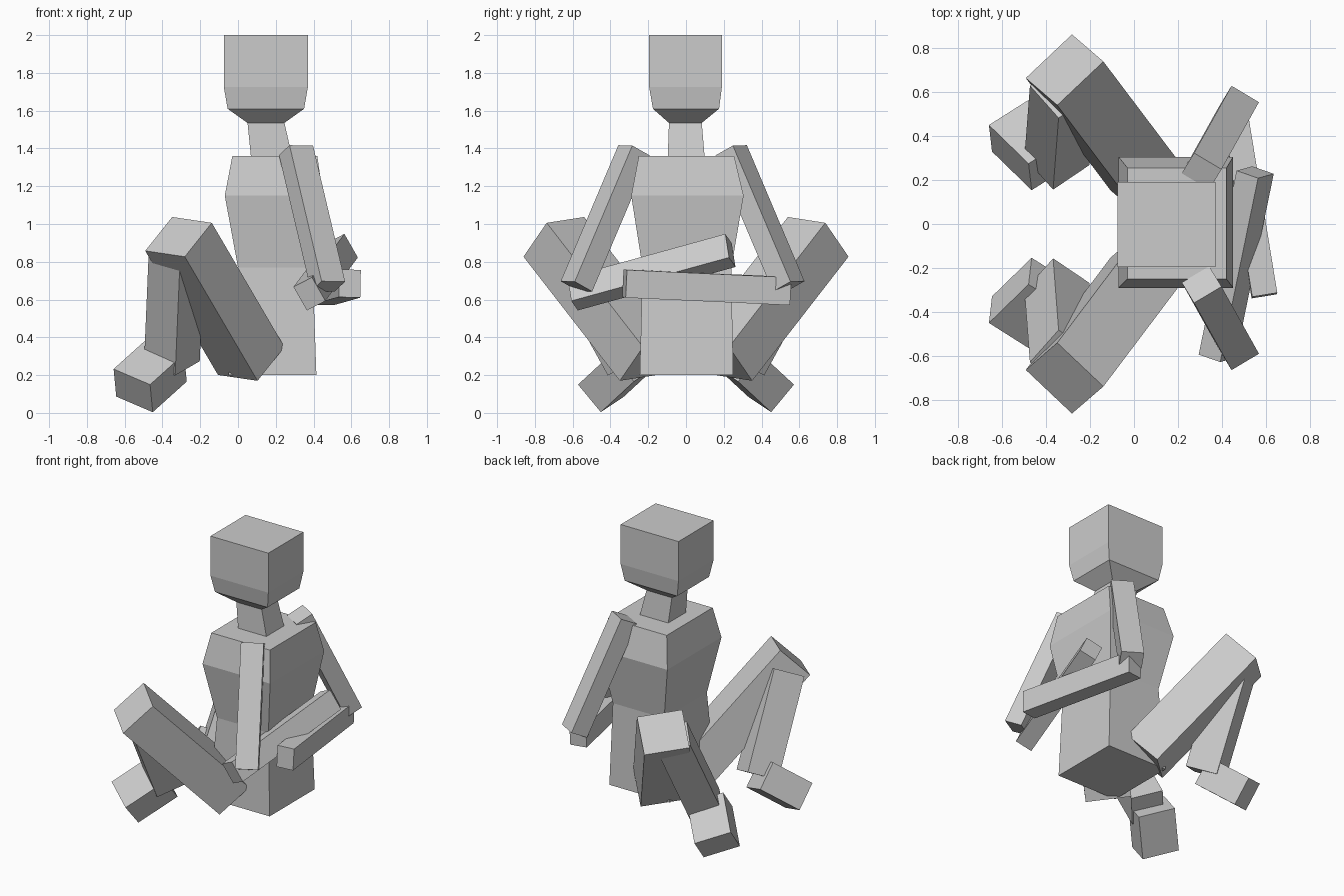
import bpy
from mathutils import Vector

if "Cube" in bpy.data.objects:
    bpy.data.objects.remove(bpy.data.objects["Cube"])


def make(name, verts, faces):
    me = bpy.data.meshes.new(name)
    me.from_pydata(verts, [], faces)
    me.update()
    ob = bpy.data.objects.new(name, me)
    bpy.context.collection.objects.link(ob)
    # consistent outward normals
    import bmesh
    bm = bmesh.new()
    bm.from_mesh(me)
    bmesh.ops.recalc_face_normals(bm, faces=bm.faces)
    bm.to_mesh(me)
    bm.free()
    return ob


def stack(name, rings):
    """Four-sided body through rings of (z, x0, x1, y0, y1)."""
    verts, faces = [], []
    for z, x0, x1, y0, y1 in rings:
        verts += [(x0, y0, z), (x1, y0, z), (x1, y1, z), (x0, y1, z)]
    for r in range(len(rings) - 1):
        for i in range(4):
            a, b = 4 * r + i, 4 * r + (i + 1) % 4
            faces.append((a, b, b + 4, a + 4))
    n = len(verts)
    faces += [(3, 2, 1, 0), (n - 4, n - 3, n - 2, n - 1)]
    return make(name, verts, faces)


def beam(name, start, end, side, w, t, mirror_y=None):
    """Box limb from start to end; side is the direction of width w."""
    p, q, s = Vector(start), Vector(end), Vector(side)
    d = (q - p).normalized()
    u = (s - d * s.dot(d)).normalized()
    v = d.cross(u)
    verts = [c + u * (i * w / 2) + v * (j * t / 2)
             for c in (p, q) for i, j in ((-1, -1), (1, -1), (1, 1), (-1, 1))]
    if mirror_y is not None:
        verts = [Vector((a.x, 2 * mirror_y - a.y, a.z)) for a in verts]
    faces = [(0, 1, 2, 3), (4, 5, 6, 7)]
    faces += [(i, (i + 1) % 4, (i + 1) % 4 + 4, i + 4) for i in range(4)]
    return make(name, verts, faces)


# Trunk, neck and head
stack("torso", [(0.20, -0.05, 0.415, -0.245, 0.25), (0.77, 0.0, 0.395, -0.23, 0.24),
                (1.15, -0.07, 0.45, -0.29, 0.305), (1.36, -0.03, 0.42, -0.25, 0.255)])
stack("neck", [(1.34, 0.07, 0.29, -0.097, 0.10), (1.54, 0.05, 0.245, -0.09, 0.083)])
stack("head", [(1.535, 0.05, 0.245, -0.09, 0.083), (1.61, -0.055, 0.35, -0.175, 0.175),
               (1.725, -0.075, 0.37, -0.195, 0.19), (2.0, -0.075, 0.37, -0.195, 0.19)])

# Legs, mirrored across the body
for tag, m in (("left", None), ("right", 0.0)):
    beam("thigh_" + tag, (0.07, 0.19, 0.275), (-0.315, 0.70, 0.932),
         (0.21, 0.20, -0.03), 0.29, 0.26, m)
    beam("shin_" + tag, (-0.325, 0.61, 0.86), (-0.35, 0.285, 0.27),
         (0.19, 0.125, -0.085), 0.21, 0.21, m)
    beam("foot_" + tag, (-0.375, 0.275, 0.28), (-0.555, 0.45, 0.118),
         (0.19, 0.125, -0.085), 0.243, 0.19, m)

# Upper arms, mirrored slightly off centre
for tag, m in (("right", None), ("left", -0.018)):
    beam("upper_arm_" + tag, (0.307, -0.275, 1.39), (0.477, -0.58, 0.67),
         (0.125, 0.07, -0.01), 0.145, 0.12, m)

# Folded forearms, one resting over the other
beam("forearm_right", (0.378, -0.60, 0.63), (0.55, 0.235, 0.86),
     (0.075, 0.045, -0.115), 0.145, 0.115)
beam("forearm_left", (0.45, 0.545, 0.645), (0.592, -0.325, 0.685),
     (0.03, 0, 1), 0.147, 0.115)
